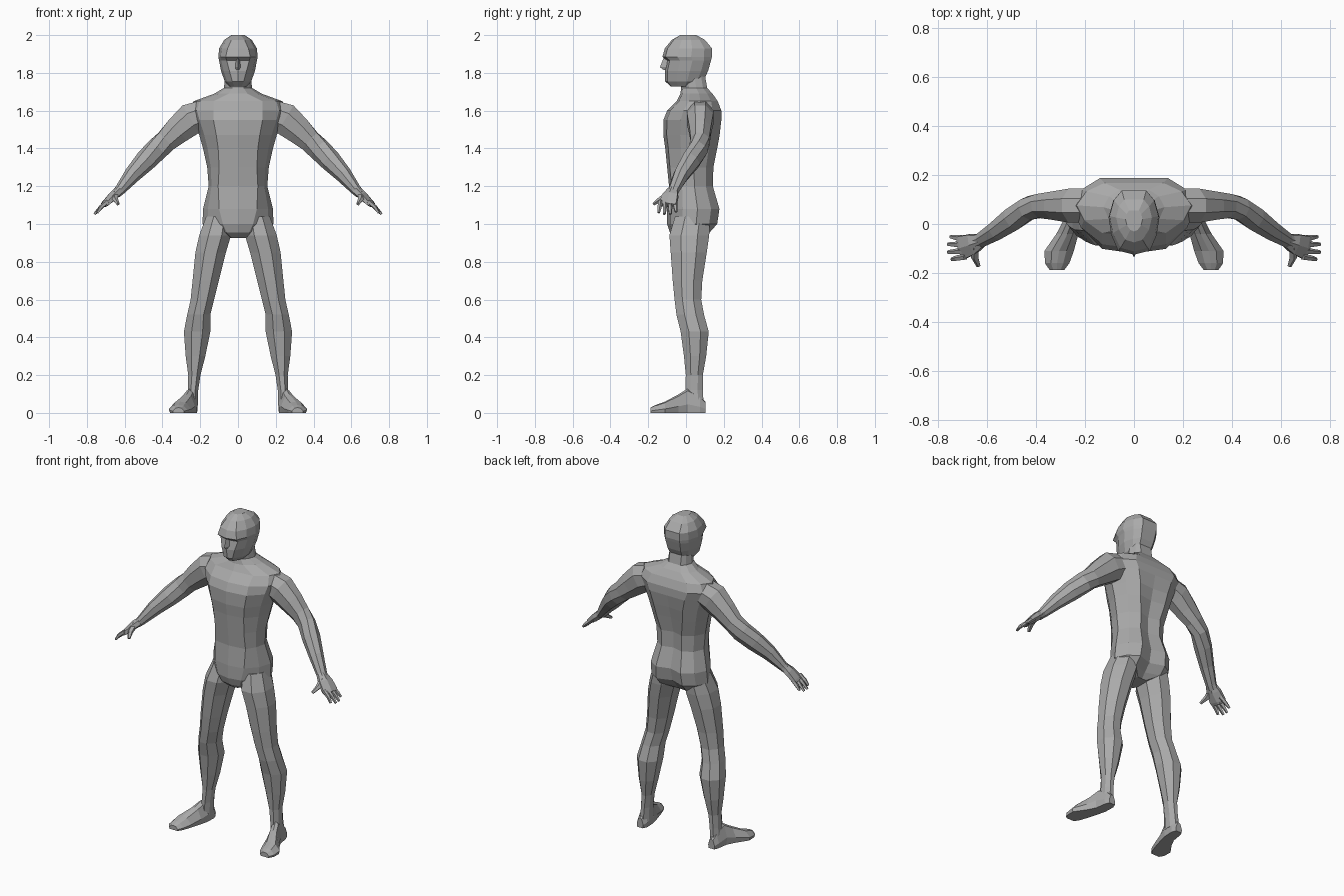
import bpy, bmesh, math
from mathutils import Vector

grey = bpy.data.materials.new("plain_grey")
grey.diffuse_color = (0.4, 0.4, 0.4, 1)


def loft(name, rings):
    """Skin a list of equal-length point rings and cap both ends."""
    bm = bmesh.new()
    vs = [[bm.verts.new(p) for p in r] for r in rings]
    n = len(vs[0])
    for a, b in zip(vs, vs[1:]):
        for i in range(n):
            j = (i + 1) % n
            bm.faces.new((a[i], a[j], b[j], b[i]))
    bm.faces.new(vs[0])
    bm.faces.new(vs[-1])
    bmesh.ops.recalc_face_normals(bm, faces=bm.faces)
    me = bpy.data.meshes.new(name)
    bm.to_mesh(me)
    bm.free()
    me.materials.append(grey)
    ob = bpy.data.objects.new(name, me)
    bpy.context.collection.objects.link(ob)
    return ob


def body_ring(z, yf, yb, w, xf, xb, notch=0.0):
    """Horizontal symmetric ring: flat front panel, sloped flanks, flat back."""
    d = yb - yf
    half = [(xf, yf + 0.06 * d), (xf + 0.7 * (w - xf), yf + 0.3 * d), (w, yf + 0.58 * d),
            (xb + 0.65 * (w - xb), yb - 0.16 * d), (xb, yb)]
    pts = [(0, yf)] + half + [(0, yb - notch)] + [(-x, y) for x, y in reversed(half)]
    return [Vector((x, y, z)) for x, y in pts]


def tube(name, s, path, sides):
    """Limb along a path of (x, y, z, horizontal radius, vertical radius); s mirrors in x."""
    pts = [Vector(p[:3]) for p in path]
    rings = []
    for i, p in enumerate(path):
        t = (pts[min(i + 1, len(pts) - 1)] - pts[max(i - 1, 0)]).normalized()
        u = t.cross(Vector((0, 0, 1))).normalized()
        v = u.cross(t)
        ring = []
        for k in range(sides):
            a = 2 * math.pi * (k + 0.5) / sides
            q = pts[i] + u * math.cos(a) * p[3] + v * math.sin(a) * p[4]
            ring.append(Vector((s * q.x, q.y, q.z)))
        rings.append(ring)
    return loft(name, rings)


# Torso and neck
loft("torso", [body_ring(*r) for r in (
    (0.925, -0.05, 0.07, 0.05, 0.03, 0.03),
    (0.955, -0.085, 0.125, 0.13, 0.06, 0.09, 0.03),
    (1.00, -0.10, 0.165, 0.188, 0.08, 0.09, 0.03),
    (1.08, -0.10, 0.177, 0.185, 0.10, 0.085, 0.025),
    (1.20, -0.09, 0.142, 0.155, 0.105, 0.07, 0.02),
    (1.30, -0.10, 0.145, 0.163, 0.10, 0.07, 0.02),
    (1.40, -0.11, 0.165, 0.185, 0.105, 0.09, 0.015),
    (1.47, -0.12, 0.178, 0.205, 0.115, 0.10, 0.01),
    (1.55, -0.12, 0.187, 0.235, 0.13, 0.12),
    (1.60, -0.10, 0.187, 0.255, 0.13, 0.14),
    (1.65, -0.05, 0.168, 0.235, 0.13, 0.12),
    (1.69, -0.03, 0.14, 0.125, 0.05, 0.06),
    (1.72, -0.025, 0.112, 0.075, 0.03, 0.04),
    (1.79, -0.035, 0.10, 0.065, 0.03, 0.04))])

# Head with recessed eye line and jutting brow
loft("head", [body_ring(*r) for r in (
    (1.728, -0.08, 0.05, 0.045, 0.02, 0.02),
    (1.755, -0.11, 0.09, 0.07, 0.03, 0.04),
    (1.81, -0.112, 0.117, 0.09, 0.045, 0.045),
    (1.865, -0.10, 0.132, 0.10, 0.06, 0.05),
    (1.885, -0.125, 0.137, 0.104, 0.065, 0.05),
    (1.93, -0.112, 0.137, 0.10, 0.055, 0.05),
    (1.975, -0.075, 0.10, 0.073, 0.035, 0.04),
    (2.00, -0.03, 0.055, 0.035, 0.015, 0.02))])

# Nose wedge
loft("nose", [[Vector((-w, -0.09, z)), Vector((0, y, z)), Vector((w, -0.09, z))]
              for z, w, y in ((1.815, 0.018, -0.118), (1.83, 0.02, -0.138), (1.88, 0.01, -0.118))])

for s, side in ((1, "left"), (-1, "right")):
    # Leg: z, inner x, outer x, front y, back y
    rings = []
    for z, xi, xo, yf, yb in (
            (1.04, 0.03, 0.17, -0.06, 0.13), (0.94, 0.035, 0.207, -0.09, 0.125),
            (0.85, 0.062, 0.227, -0.083, 0.112), (0.70, 0.10, 0.242, -0.072, 0.088),
            (0.60, 0.125, 0.252, -0.062, 0.082), (0.52, 0.145, 0.27, -0.052, 0.097),
            (0.43, 0.145, 0.288, -0.03, 0.122), (0.30, 0.172, 0.278, -0.012, 0.108),
            (0.20, 0.198, 0.264, -0.002, 0.09), (0.12, 0.21, 0.266, -0.005, 0.09),
            (0.04, 0.212, 0.275, -0.01, 0.095)):
        cx, cy, rx, ry = (xi + xo) / 2, (yf + yb) / 2, (xo - xi) / 2, (yb - yf) / 2
        angles = [math.pi * (k + 0.5) / 4 for k in range(8)]
        rings.append([Vector((s * (cx + 1.06 * rx * math.cos(a)), cy + 1.06 * ry * math.sin(a), z))
                      for a in angles])
    loft(side + "_leg", rings)

    # Foot: y, centre x, half width, height
    rings = []
    for y, cx, w, h in ((0.102, 0.247, 0.022, 0.06), (0.075, 0.247, 0.034, 0.09),
                        (0.01, 0.253, 0.038, 0.13), (-0.04, 0.272, 0.045, 0.098),
                        (-0.11, 0.306, 0.06, 0.06), (-0.16, 0.314, 0.05, 0.042),
                        (-0.188, 0.315, 0.03, 0.028)):
        rings.append([Vector((s * (cx + a * w), y, b * h)) for a, b in
                      ((-0.9, 0), (-1, 0.35), (-0.5, 0.9), (0, 1), (0.5, 0.9), (1, 0.35), (0.9, 0))])
    loft(side + "_foot", rings)

    # Arm from shoulder to wrist
    tube(side + "_arm", s, (
        (0.17, 0.075, 1.585, 0.075, 0.08), (0.25, 0.075, 1.555, 0.075, 0.092),
        (0.32, 0.075, 1.495, 0.062, 0.078), (0.38, 0.075, 1.44, 0.053, 0.063),
        (0.43, 0.065, 1.395, 0.05, 0.062), (0.49, 0.025, 1.335, 0.052, 0.058),
        (0.56, -0.025, 1.26, 0.042, 0.045), (0.625, -0.065, 1.18, 0.032, 0.028),
        (0.645, -0.075, 1.16, 0.033, 0.024)), 8)

    # Hand: flat palm, four fingers and thumb
    tube(side + "_palm", s, (
        (0.625, -0.07, 1.18, 0.03, 0.025), (0.66, -0.082, 1.15, 0.048, 0.025),
        (0.70, -0.095, 1.11, 0.055, 0.018), (0.712, -0.098, 1.10, 0.05, 0.014)), 6)
    for i, (y, x, z) in enumerate(((-0.052, 0.75, 1.065), (-0.083, 0.76, 1.052),
                                   (-0.115, 0.76, 1.052), (-0.145, 0.745, 1.06))):
        root = -0.06 - 0.025 * i
        tube(f"{side}_finger_{i + 1}", s, (
            (0.69, root, 1.12, 0.013, 0.013), (0.725, (root + y) / 2, 1.09, 0.012, 0.012),
            (x, y, z, 0.008, 0.007)), 5)
    tube(side + "_thumb", s, (
        (0.65, -0.09, 1.16, 0.02, 0.018), (0.65, -0.135, 1.13, 0.016, 0.015),
        (0.635, -0.172, 1.105, 0.009, 0.008)), 5)
